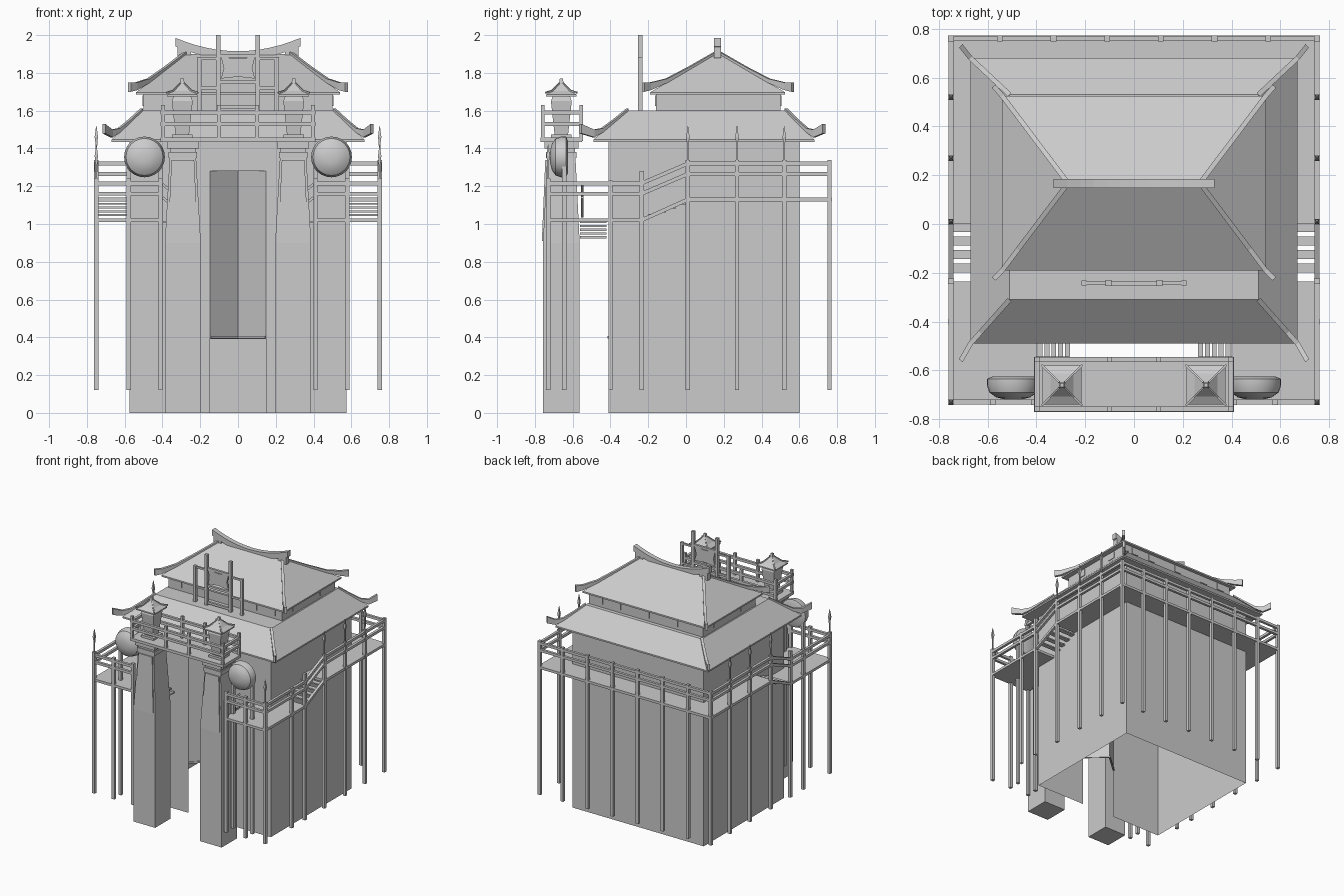
import bpy, bmesh, math
from mathutils import Vector

if "Cube" in bpy.data.objects:
    bpy.data.objects.remove(bpy.data.objects["Cube"])


class Part:
    """Collects simple solids into one named mesh object."""
    def __init__(self, name):
        self.name, self.bm = name, bmesh.new()

    def poly(self, pts):
        return self.bm.faces.new([self.bm.verts.new(p) for p in pts])

    def loft(self, rings, caps=True):
        vs = [[self.bm.verts.new(p) for p in r] for r in rings]
        n = len(vs[0])
        for a, b in zip(vs, vs[1:]):
            for i in range(n):
                j = (i + 1) % n
                self.bm.faces.new((a[i], a[j], b[j], b[i]))
        if caps:
            self.bm.faces.new(vs[0][::-1])
            self.bm.faces.new(vs[-1])

    def box(self, x0, x1, y0, y1, z0, z1):
        self.loft([rect(x0, x1, y0, y1, z) for z in (z0, z1)])

    def bar(self, p, q, w=.02):
        p, q = Vector(p), Vector(q)
        d = (q - p).normalized()
        up = Vector((0, 0, 1)) if abs(d.z) < .9 else Vector((1, 0, 0))
        s = d.cross(up).normalized() * w / 2
        u = s.cross(d).normalized() * w / 2
        self.loft([[c + s + u, c - s + u, c - s - u, c + s - u] for c in (p, q)])

    def post(self, x, y, z0, z1, w=.023):
        self.box(x - w / 2, x + w / 2, y - w / 2, y + w / 2, z0, z1)

    def frustum(self, cx, cy, levels):
        self.loft([rect(cx - a, cx + a, cy - b, cy + b, z) for z, a, b in levels])

    def done(self, smooth=False):
        bmesh.ops.recalc_face_normals(self.bm, faces=self.bm.faces)
        me = bpy.data.meshes.new(self.name)
        self.bm.to_mesh(me)
        self.bm.free()
        ob = bpy.data.objects.new(self.name, me)
        bpy.context.collection.objects.link(ob)
        if smooth:
            me.shade_smooth()
        return ob


def rect(x0, x1, y0, y1, z):
    return [(x0, y0, z), (x1, y0, z), (x1, y1, z), (x0, y1, z)]


# Hollow main hall: open underneath, gateway cut through the front wall
W, YF, YB, H, G = .575, -.41, .6, 1.44, .147
p = Part("hall_walls")
p.poly([(-W, YF, 0), (-G, YF, 0), (-G, YF, 1.28), (G, YF, 1.28), (G, YF, 0),
        (W, YF, 0), (W, YF, H), (-W, YF, H)])
p.poly([(W, YF, 0), (W, YB, 0), (W, YB, H), (W, YF, H)])
p.poly([(W, YB, 0), (-W, YB, 0), (-W, YB, H), (W, YB, H)])
p.poly([(-W, YB, 0), (-W, YF, 0), (-W, YF, H), (-W, YB, H)])
bmesh.ops.remove_doubles(p.bm, verts=p.bm.verts, dist=1e-4)
p.done()

# Two gate leaves standing ajar inward
p = Part("gate_leaves")
for s in (-1, 1):
    p.bar((s * G, YF, .40), (0, -.28, .40), .012)
    p.poly([(s * G, YF, .39), (0, -.28, .39), (0, -.28, 1.28), (s * G, YF, 1.28)])
p.poly([(-G, YF, 1.28), (G, YF, 1.28), (0, -.28, 1.28)])
p.done()

# Hipped roofs: lower skirt and upper roof, each with upturned hip fins
def roof(name, out, inn, z0, z1, tip, tip_z):
    r = Part(name)
    r.loft([rect(*out, z0), rect(*out, z0 + .012), rect(*inn, z1)])
    r.done()
    f = Part(name + "_hips")
    for ix in (0, 1):
        for iy in (2, 3):
            a = Vector((inn[ix], inn[iy], z1))
            b = Vector((out[ix], out[iy], z0 + .012))
            t = Vector((tip[ix], tip[iy], tip_z))
            e = b + Vector((0, 0, .012))
            side = (b - a).cross(Vector((0, 0, 1))).normalized() * .01
            spine = [(a, .012), (a.lerp(b, .4), .014), (a.lerp(b, .75), .022),
                     (e, .04), (t - Vector((0, 0, .045)), .05)]
            f.loft([[c - side, c + side, c + side + Vector((0, 0, h)),
                     c - side + Vector((0, 0, h))] for c, h in spine])
    f.done()

roof("lower_roof", (-.67, .67, -.49, .68), (-.51, .51, -.31, .53), 1.435, 1.6,
     (-.71, .71, -.56, .73), 1.525)
roof("upper_roof", (-.54, .54, -.19, .525), (-.28, .28, .155, .18), 1.685, 1.9,
     (-.575, .575, -.225, .565), 1.745)

# Saddle-shaped ridge beam
p = Part("ridge_beam")
rings = []
for i in range(13):
    x = -.33 + .055 * i
    z = 1.915 + .07 * (abs(x) / .33) ** 2
    rings.append([(x, .147, z - .045), (x, .185, z - .045), (x, .185, z), (x, .147, z)])
p.loft(rings)
for s in (-1, 1):
    p.box(s * .285 - .035, s * .285 + .035, .147, .185, 1.88, 1.945)
p.done()

# Upper storey with framed windows
p = Part("upper_storey")
p.box(-.5, .5, -.16, .5, 1.595, 1.69)
p.done()
p = Part("windows")
for x in (-.41, -.25, 0, .25, .41):
    for y in (-.16, .5):
        p.box(x - .03, x + .03, y - .005, y + .005, 1.625, 1.68)
for y in (0, .34):
    for s in (-1, 1):
        p.box(s * .5 - .005, s * .5 + .005, y - .03, y + .03, 1.625, 1.68)
p.done()

# Tall frame with hanging board on the roof terrace
p = Part("sign_frame")
for s in (-1, 1):
    p.post(s * .105, -.242, 1.6, 2.0, .024)
    p.post(s * .205, -.242, 1.6, 1.885, .022)
    for z in (1.72, 1.875):
        p.bar((s * .105, -.242, z), (s * .21, -.242, z), .014)
for z in (1.62, 1.75, 1.89):
    p.bar((-.1, -.242, z), (.1, -.242, z), .018)
p.done()
p = Part("sign_board")
p.loft([[(x, y, z) for x, z in ((-.09, 1.77), (0, 1.78), (.09, 1.77), (.075, 1.825),
         (.09, 1.885), (0, 1.875), (-.09, 1.885), (-.075, 1.825))] for y in (-.25, -.235)])
p.done()

# Gate towers: straight shaft, tapered head with a raised panel, stepped capital
p = Part("gate_towers")
for s in (-1, 1):
    c = s * .292
    p.frustum(c, -.66, [(0, .095, .097), (.9, .095, .097), (1.35, .07, .075)])
    p.frustum(c, -.66, [(1.35, .076, .08), (1.38, .076, .08)])
    p.frustum(c, -.66, [(1.38, .068, .072), (1.40, .068, .072)])
    p.frustum(c, -.66, [(1.40, .085, .09), (1.44, .085, .09)])
    p.loft([[(c - .08, y, .91), (c + .08, y, .91), (c + .06, y + .018, 1.34),
             (c - .06, y + .018, 1.34)] for y in (-.75, -.763)])
p.done()

# Bridge platform over the gate with its railing
p = Part("bridge_platform")
p.box(-.41, .41, -.77, -.55, 1.435, 1.457)
p.done()
p = Part("bridge_railing")
for y in (-.758, -.555):
    for x in (-.397, -.1, .1, .397):
        p.post(x, y, 1.44, 1.63, .02)
    for z in (1.53, 1.59):
        p.bar((-.41, y, z), (.41, y, z), .02)
for s in (-1, 1):
    for z in (1.53, 1.59):
        p.bar((s * .397, -.758, z), (s * .397, -.555, z), .02)
p.done()

# Lanterns on the bridge
p = Part("lanterns")
for s in (-1, 1):
    c, y = s * .295, -.66
    p.frustum(c, y, [(1.455, .055, .055), (1.475, .055, .055)])
    p.frustum(c, y, [(1.475, .036, .036), (1.65, .055, .055), (1.68, .045, .045)])
    p.frustum(c, y, [(1.675, .08, .08), (1.685, .08, .08), (1.705, .047, .047),
                     (1.745, .012, .012), (1.77, .008, .008)])
    for dx in (-1, 1):
        for dy in (-1, 1):
            p.bar((c + dx * .01, y + dy * .01, 1.745), (c + dx * .05, y + dy * .05, 1.705), .008)
            p.bar((c + dx * .05, y + dy * .05, 1.705), (c + dx * .083, y + dy * .083, 1.695), .009)
p.done()

# Domed drums standing over the front decks
p = Part("drums")
prof = [(-.625, .085), (-.635, .108), (-.66, .108), (-.69, .098), (-.71, .07), (-.72, .03)]
for s in (-1, 1):
    p.loft([[(s * .495 + r * math.cos(k * math.pi / 12), y,
              1.355 + r * math.sin(k * math.pi / 12)) for k in range(24)] for y, r in prof])
ob = p.done()
bpy.context.view_layer.objects.active = ob
ob.select_set(True)
bpy.ops.object.shade_smooth_by_angle()

# Balcony decks: low at the front, high round the back, slatted stairs between
lo, hi, E = 1.03, 1.14, .75
d, st, po, ra, fi = (Part(n) for n in ("balcony_decks", "stair_steps", "balcony_posts",
                                       "balcony_rails", "post_finials"))
d.box(-.755, .755, .6, .772, hi - .02, hi)
for s in (-1, 1):
    a, b = sorted((s * .575, s * .755))
    d.box(a, b, 0, .6, hi - .02, hi)
    d.box(a, b, -.49, -.235, lo - .02, lo)
    a, b = sorted((s * .40, s * .755))
    d.box(a, b, -.74, -.41, lo - .02, lo)
    # side stair slats and inner steps down behind the towers
    a, b = sorted((s * .575, s * .75))
    for i in range(4):
        y = -.18 + .055 * i
        st.box(a, b, y - .018, y + .018, lo + .02 * i + .012, lo + .02 * i + .022)
    for i in range(5):
        x, z = s * (.385 - .028 * i), 1.01 - .02 * i
        st.box(x - .01, x + .01, -.56, -.42, z - .006, z + .006)
    # posts
    for y, top in ((.01, 1.34), (.27, 1.34), (.52, 1.34), (.76, 1.34),
                   (-.235, 1.28), (-.4, 1.23), (-.73, 1.24)):
        po.post(s * E, y, .12, top)
    for x in (.11, .33, .55):
        po.post(s * x, .76, .12, 1.34)
    for x in (.41, .578):
        po.post(s * x, -.73, .12, 1.24)
        po.post(s * x, -.645, .12, 1.33)
    # rails and fascia, following the slope of the stairs
    for low, high in ((1.215, 1.32), (1.16, 1.265), (1.02, 1.13)):
        path = [(s * .40, -.73, low), (s * E, -.73, low), (s * E, -.235, low),
                (s * E, .01, high), (s * E, .76, high), (0, .76, high)]
        for u, v in zip(path, path[1:]):
            ra.bar(u, v, .02)
    for z in (1.06, 1.13):
        ra.bar((s * .40, -.55, z + .08), (s * .27, -.55, z - .02), .014)
    # spiked finials
    for y, z in ((.01, 1.34), (.27, 1.34), (.52, 1.34), (-.73, 1.24)):
        fi.frustum(s * E, y, [(z, .004, .004), (z + .09, .005, .005), (z + .12, .009, .009),
                              (z + .18, .001, .001)])
for q in (d, st, po, ra, fi):
    q.done()
